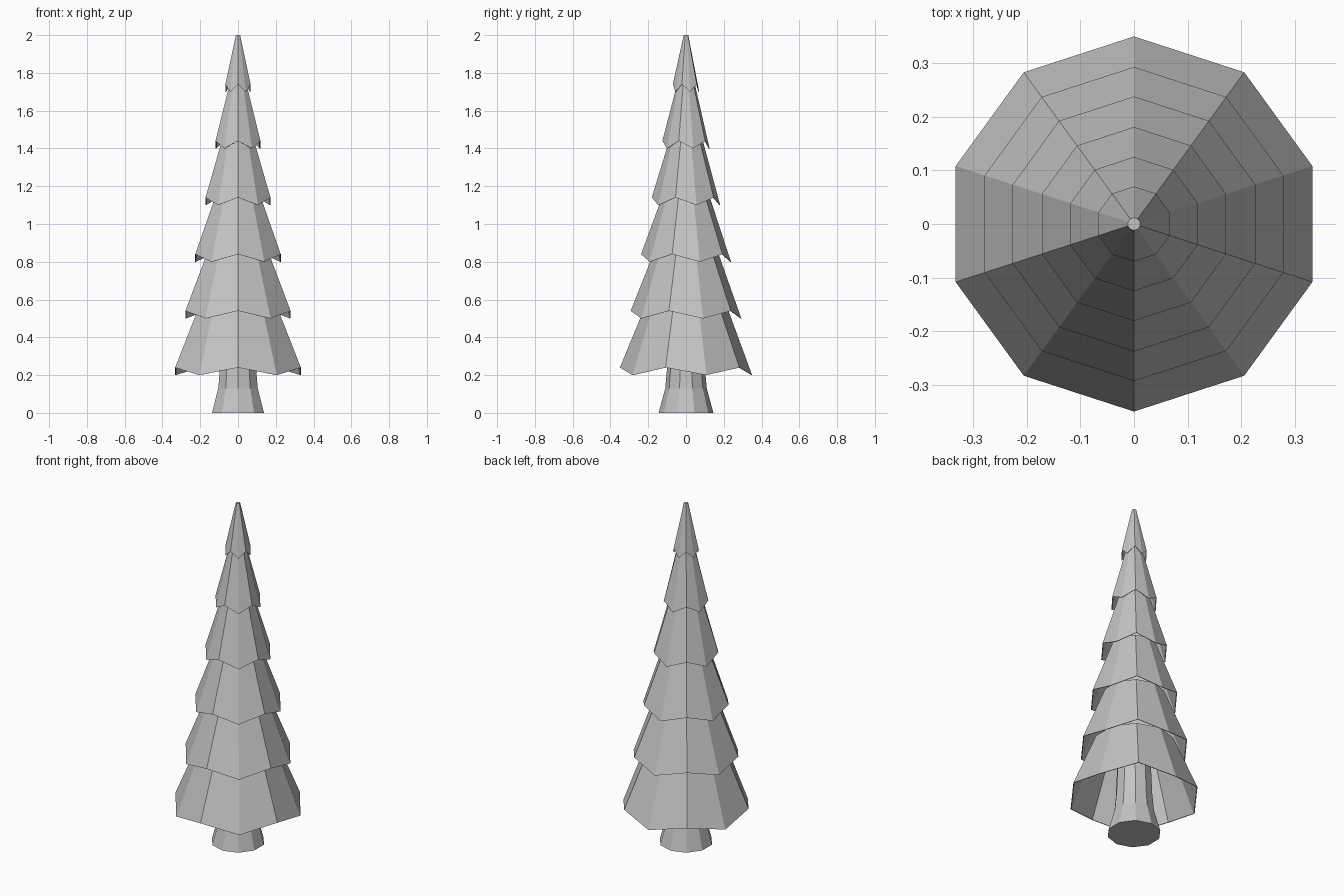
import bpy
import bmesh
from math import cos, sin, pi

cube = bpy.data.objects.get("Cube")
if cube:
    bpy.data.objects.remove(cube, do_unlink=True)

SIDES = 10

grey = bpy.data.materials.new("plain grey")
grey.use_nodes = True
GREY = (0.55, 0.55, 0.55, 1)
grey.diffuse_color = GREY
grey.node_tree.nodes["Principled BSDF"].inputs["Base Color"].default_value = GREY


def loft(name, rings, cap_start=False, cap_end=False):
    """Join ten-sided rings (radius, height, lift of every second corner)."""
    bm = bmesh.new()
    loops = []
    for radius, z, lift in rings:
        loop = []
        for k in range(SIDES):
            a = -pi / 2 + 2 * pi * k / SIDES
            loop.append(bm.verts.new((radius * cos(a), radius * sin(a),
                                      z + lift * (k % 2 == 0))))
        loops.append(loop)
    for low, high in zip(loops, loops[1:]):
        for k in range(SIDES):
            n = (k + 1) % SIDES
            bm.faces.new((low[k], low[n], high[n], high[k]))
    if cap_start:
        bm.faces.new(loops[0][::-1])
    if cap_end:
        bm.faces.new(loops[-1])
    mesh = bpy.data.meshes.new(name)
    bm.to_mesh(mesh)
    bm.free()
    mesh.materials.append(grey)
    obj = bpy.data.objects.new(name, mesh)
    bpy.context.collection.objects.link(obj)
    return obj


# Flared trunk, running up inside the lowest skirt
loft("trunk", [(0.145, 0, 0), (0.11, 0.13, 0), (0.1, 0.24, 0), (0.085, 0.62, 0)],
     cap_start=True, cap_end=True)

# Hollow skirts of branches: rim radius, and radius where the next rim hides it
skirts = [(0.35, 0.24), (0.293, 0.187), (0.238, 0.14),
          (0.181, 0.1), (0.125, 0.056), (0.07, 0.012)]
for i, (rim, upper) in enumerate(skirts):
    z = 0.2 + 0.3 * i
    last = i == len(skirts) - 1
    top = 0.3 if last else 0.36
    tip = upper if last else upper - (rim - upper) * 0.2
    thin = 0.004
    loft(f"branch_skirt_{i + 1}",
         [(tip - thin, z + top - 0.01, 0), (rim - thin, z, 0.04),
          (rim, z, 0.04), (tip, z + top, 0)], cap_end=last)
